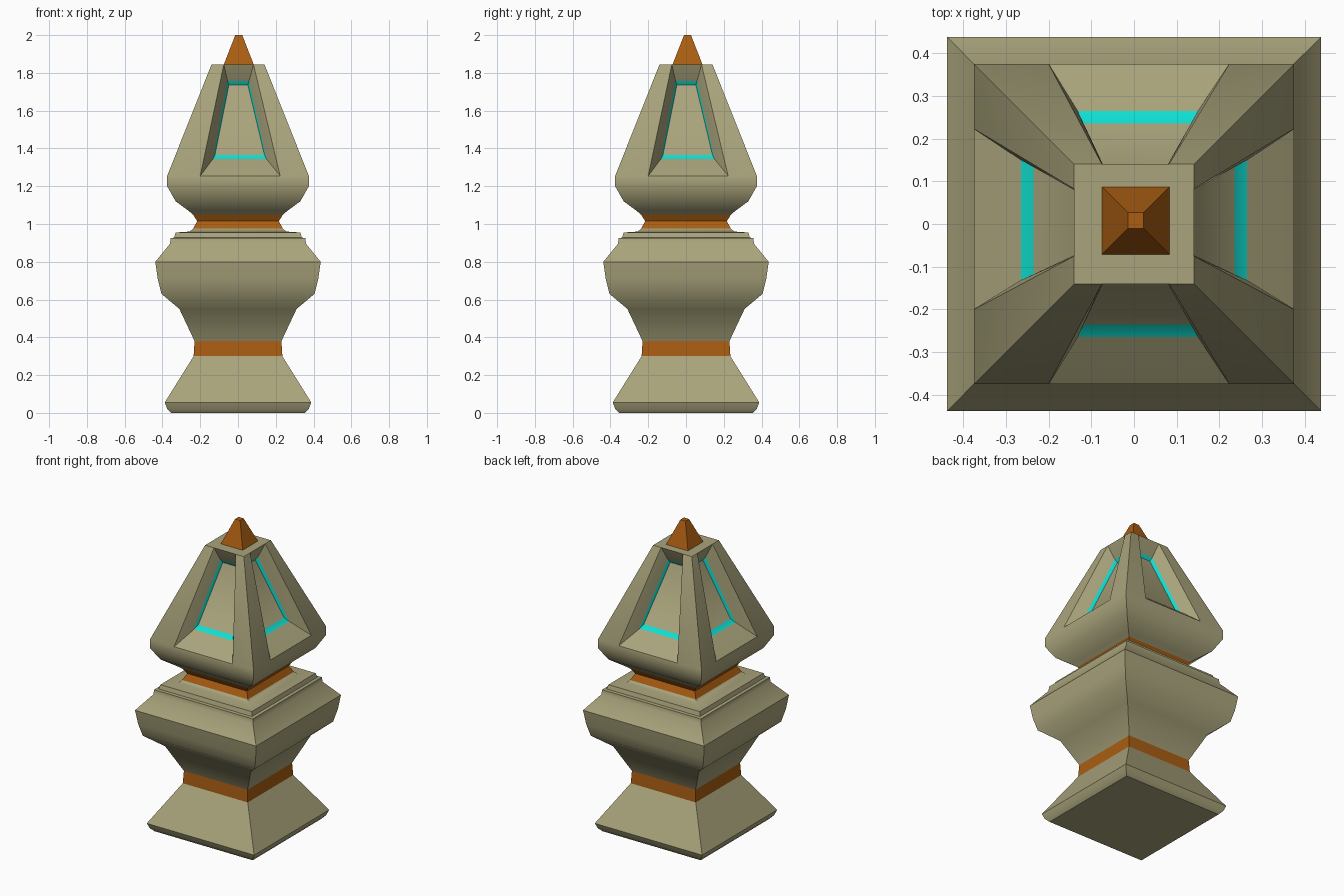
import bpy, bmesh, math

if "Cube" in bpy.data.objects:
    bpy.data.objects.remove(bpy.data.objects["Cube"])


def material(name, rgb):
    m = bpy.data.materials.new(name)
    m.diffuse_color = (*rgb, 1)
    m.use_nodes = True
    m.node_tree.nodes["Principled BSDF"].inputs["Base Color"].default_value = m.diffuse_color
    return m


STONE = material("olive_stone", (0.40, 0.37, 0.20))
COPPER = material("copper", (0.40, 0.11, 0.006))
GLOW = material("cyan_glow", (0.005, 0.75, 0.65))


def ring(bm, r, z, c=(0, 0)):
    return [bm.verts.new((c[0] + sx * r, c[1] + sy * r, z))
            for sx, sy in ((-1, -1), (1, -1), (1, 1), (-1, 1))]


def loft(bm, profile, c=(0, 0), bottom=False, top=False):
    """Skin a square section along (half width, z) points."""
    rings = [ring(bm, r, z, c) for r, z in profile]
    for a, b in zip(rings, rings[1:]):
        for i in range(4):
            j = (i + 1) % 4
            bm.faces.new((a[i], a[j], b[j], b[i]))
    if bottom:
        bm.faces.new(rings[0][::-1])
    if top:
        bm.faces.new(rings[-1])


def finish(bm, name, mats):
    me = bpy.data.meshes.new(name)
    bm.to_mesh(me)
    bm.free()
    ob = bpy.data.objects.new(name, me)
    bpy.context.collection.objects.link(ob)
    for m in mats:
        me.materials.append(m)
    bpy.ops.object.select_all(action='DESELECT')
    bpy.context.view_layer.objects.active = ob
    ob.select_set(True)
    bpy.ops.object.shade_smooth_by_angle(angle=math.radians(40))
    return ob


def turned(name, profile, mat, **kw):
    bm = bmesh.new()
    loft(bm, profile, **kw)
    return finish(bm, name, [mat])


# Foot, lower band, bulging body and neck band
turned("foot", [(0.355, 0), (0.375, 0.022), (0.388, 0.055), (0.235, 0.30)], STONE, bottom=True)
turned("lower_band", [(0.235, 0.30), (0.23, 0.38)], COPPER)
turned("body", [(0.23, 0.38), (0.31, 0.55), (0.405, 0.63), (0.425, 0.71), (0.438, 0.80),
                (0.36, 0.895), (0.357, 0.925), (0.338, 0.928), (0.33, 0.955),
                (0.255, 0.96), (0.238, 0.975)], STONE)
turned("neck_band", [(0.238, 0.975), (0.216, 1.015), (0.238, 1.05)], COPPER)

# Head: flared underside, then four tapered sides with recessed panels
bm = bmesh.new()
loft(bm, [(0.238, 1.05), (0.262, 1.07), (0.33, 1.12), (0.375, 1.20)])
R0, R1, Z0, Z1 = 0.375, 0.14, 1.255, 1.845
# nested outlines: (u left, u right, depth, z) for the bottom and the top edge
OPENING = ((-0.20, 0.223, R0, Z0), (-0.075, 0.082, R1, Z1))
GLOW_OUT = ((-0.132, 0.15, 0.265, 1.345), (-0.055, 0.058, 0.102, 1.757))
GLOW_IN = ((-0.122, 0.14, 0.235, 1.365), (-0.048, 0.052, 0.088, 1.737))

for axis in (0, 1):
    for s in (-1, 1):
        def V(u, d, z):
            return bm.verts.new((u, s * d, z) if axis == 0 else (s * d, u, z))

        def face(pts, mat=0):
            bm.faces.new([V(*p) for p in pts]).material_index = mat

        def outline(o):
            (l0, r0, d0, z0), (l1, r1, d1, z1) = o
            return [(l0, d0, z0), (r0, d0, z0), (r1, d1, z1), (l1, d1, z1)]

        a, b, c = outline(OPENING), outline(GLOW_OUT), outline(GLOW_IN)
        # rim below the opening, and the corner posts either side
        face([(-R0, R0, 1.20), (R0, R0, 1.20), (R0, R0, Z0), a[1], a[0], (-R0, R0, Z0)])
        face([(-R0, R0, Z0), a[0], a[3], (-R1, R1, Z1)])
        face([a[1], (R0, R0, Z0), (R1, R1, Z1), a[2]])
        # sloping recess walls, glowing strip and back panel
        for i in range(4):
            j = (i + 1) % 4
            face([a[i], a[j], b[j], b[i]])
            face([b[i], b[j], c[j], c[i]], 1)
        face(c)

# flat top, sharing the opening corners
l, r = OPENING[1][:2]
top = [(-R1, -R1), (l, -R1), (r, -R1), (R1, -R1), (R1, l), (R1, r),
       (R1, R1), (r, R1), (l, R1), (-R1, R1), (-R1, r), (-R1, l)]
bm.faces.new([bm.verts.new((x, y, Z1)) for x, y in top])
bmesh.ops.remove_doubles(bm, verts=bm.verts, dist=1e-5)
bmesh.ops.recalc_face_normals(bm, faces=bm.faces)
finish(bm, "head", [STONE, GLOW])

# Pointed finial, slightly off centre
turned("finial", [(0.079, Z1), (0.0185, 2.0)], COPPER, c=(0.004, 0.008), top=True)
